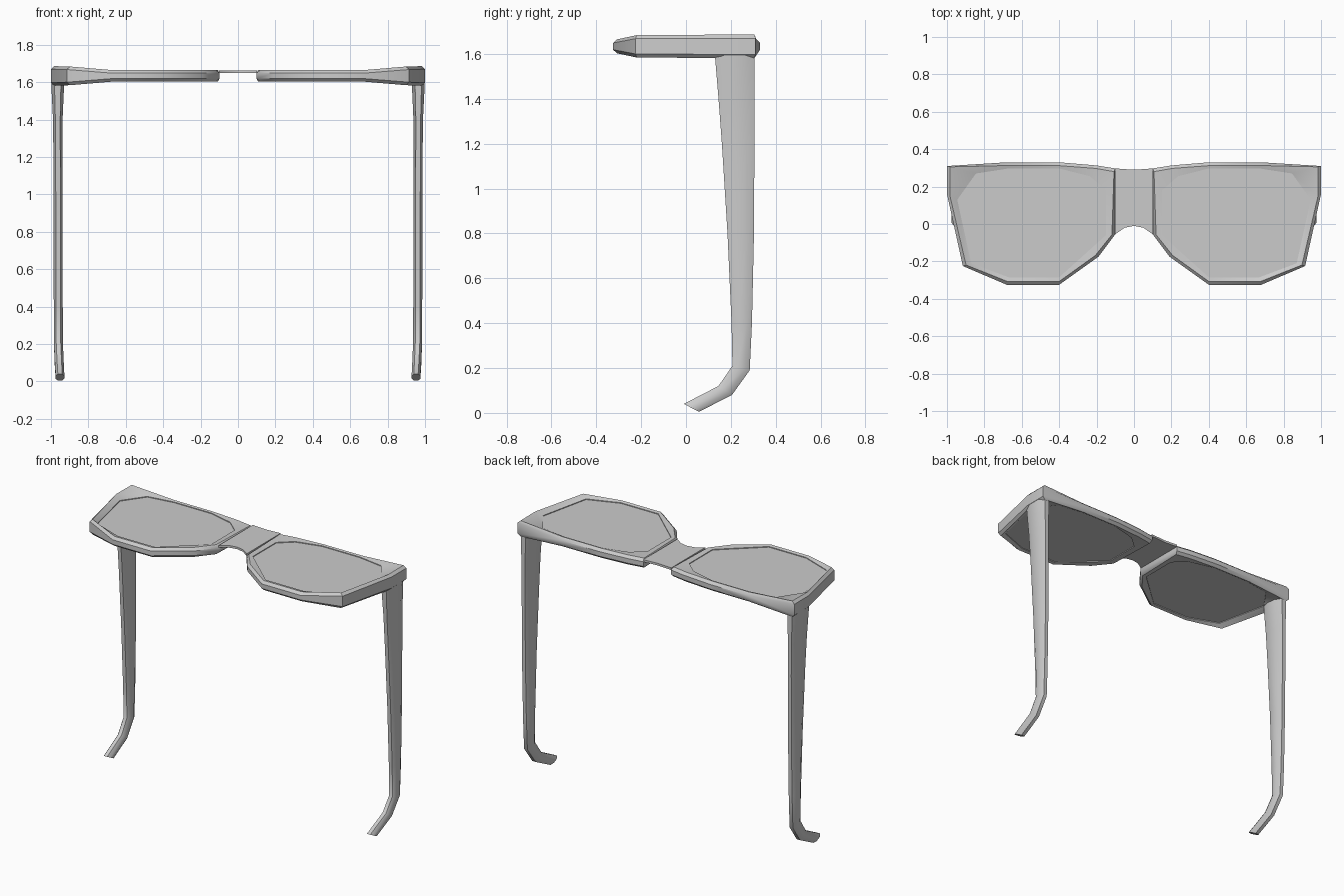
import bpy, bmesh
from mathutils import Vector

if "Cube" in bpy.data.objects:
    bpy.data.objects.remove(bpy.data.objects["Cube"])

ZC = 1.634  # mid height of the front frame


def finish(name, bm, angle=0.7):
    """Turn a right-hand half into a mirrored, smooth shaded object."""
    bmesh.ops.recalc_face_normals(bm, faces=bm.faces)
    me = bpy.data.meshes.new(name)
    bm.to_mesh(me)
    bm.free()
    ob = bpy.data.objects.new(name, me)
    bpy.context.collection.objects.link(ob)
    ob.modifiers.new("mirror", 'MIRROR').use_clip = True
    bpy.ops.object.select_all(action='DESELECT')
    ob.select_set(True)
    bpy.context.view_layer.objects.active = ob
    bpy.ops.object.shade_smooth_by_angle(angle=angle)
    return ob


def bridge_rings(bm, rings, closed=False):
    """Skin consecutive rings of points; cap the ends unless closed."""
    vs = [[bm.verts.new(p) for p in r] for r in rings]
    n = len(vs[0])
    for i in range(len(vs) if closed else len(vs) - 1):
        a, b = vs[i], vs[(i + 1) % len(vs)]
        for k in range(n):
            bm.faces.new((a[k], a[(k + 1) % n], b[(k + 1) % n], b[k]))
    if not closed:
        bm.faces.new(vs[0])
        bm.faces.new(vs[-1][::-1])


def plate(name, pts, z0, z1):
    bm = bmesh.new()
    bridge_rings(bm, [[(x, y, z) for x, y in pts] for z in (z0, z1)])
    return finish(name, bm)


# Outer and inner outlines of one rim, paired point by point
outer = [(.1, .297), (.2, .313), (.4, .33), (.68, .33), (1, .31), (1, .16),
         (.915, -.225), (.68, -.325), (.4, -.325), (.19, -.175), (.1, -.055)]
inner = [(.15, .18), (.235, .255), (.4, .297), (.67, .297), (.845, .27), (.945, .13),
         (.87, -.21), (.67, -.285), (.4, -.285), (.25, -.15), (.15, -.06)]

# Rim: rounded outer edge, thicker toward the hinge corners
bm = bmesh.new()
rings = []
for i, (o, n) in enumerate(zip(outer, inner)):
    o, n = Vector(o), Vector(n)
    h = .031 + .021 * min(1, max(0, (o.x - .69) / .25))
    step = 0.004 if o.x <= .1 else .018
    b = o + (n - o).normalized() * step
    c = .004 if o.x <= .1 else .016
    prof = [(n, .027), (b, h), (o, h - c), (o, c - h), (b, -h), (n, -.027)]
    rings.append([(p.x, p.y, ZC + z) for p, z in prof])
bridge_rings(bm, rings, closed=True)
finish("rim", bm)

# Lenses, nearly flush with the rim
plate("lenses", inner, 1.612, 1.656)

# Thin nose bridge
plate("nose_bridge", [(0, .29), (.101, .297), (.101, -.055), (.05, -.02), (0, -.01)],
      1.649, 1.663)

# Temples: sections given as front (y, z), back (y, z), inner x, outer x
sections = [
    (.13, 1.66, .303, 1.66, .93, 1.0),
    (.13, 1.58, .305, 1.58, .93, .998),
    (.145, 1.4, .305, 1.4, .938, .989),
    (.16, 1.2, .305, 1.2, .938, .987),
    (.185, .8, .303, .8, .938, .986),
    (.203, .4, .294, .4, .937, .985),
    (.207, .21, .284, .19, .936, .984),
    (.145, .12, .205, .08, .932, .98),
    (-.01, .04, .058, .005, .928, .975),
]
bm = bmesh.new()
rings = []
for ya, za, yb, zb, x0, x1 in sections:
    ring = []
    for s, t in [(0, .25), (.3, 0), (.7, 0), (1, .25), (1, .75), (.75, 1), (.25, 1), (0, .75)]:
        ring.append((x0 + (x1 - x0) * t, ya + (yb - ya) * s, za + (zb - za) * s))
    rings.append(ring)
bridge_rings(bm, rings)
finish("temples", bm, 0.9)
